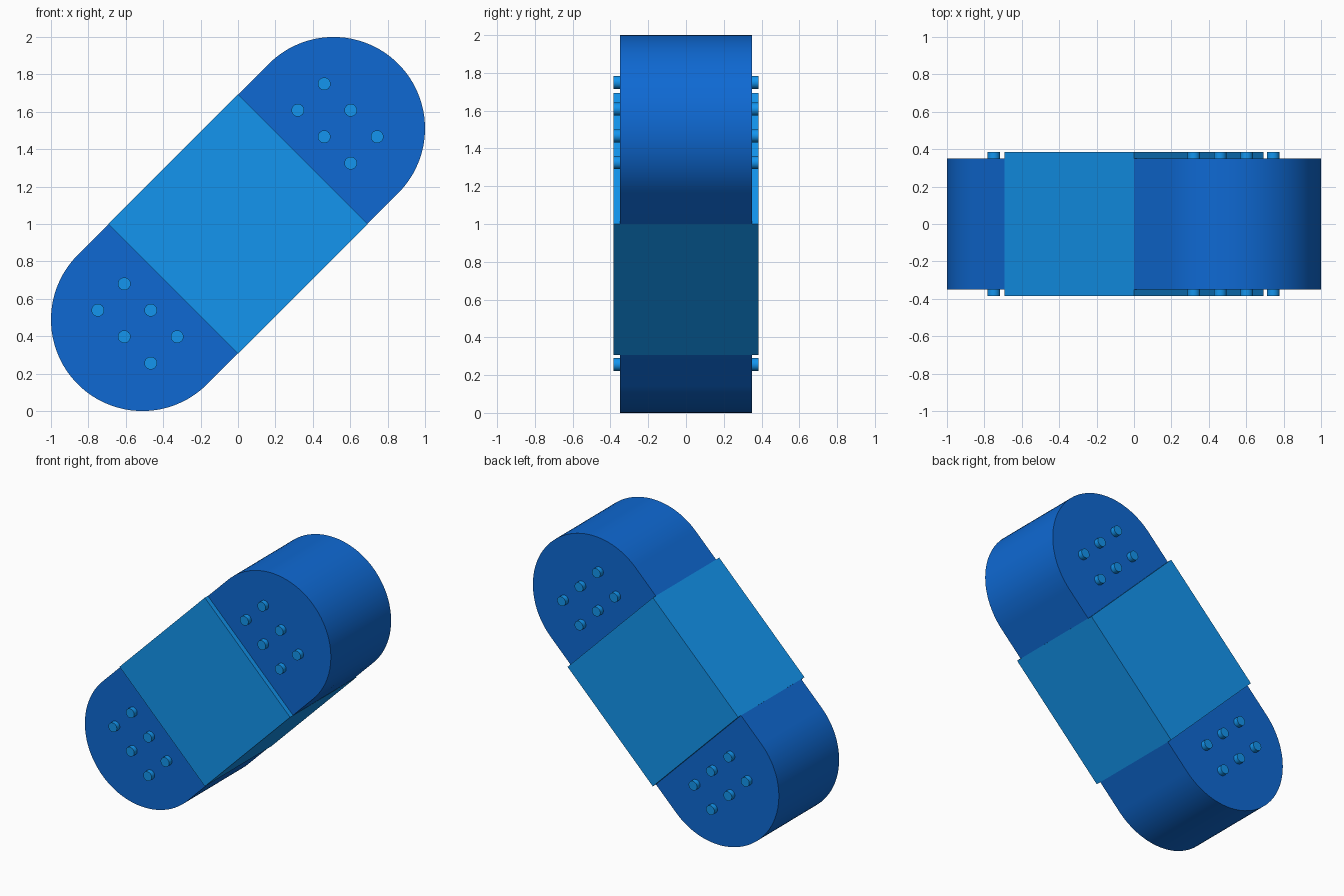
import bpy
import bmesh
from math import sin, cos, pi, radians
from mathutils import Matrix

cube = bpy.data.objects.get("Cube")
if cube:
    bpy.data.objects.remove(cube, do_unlink=True)

RADIUS = 0.489        # rounded end radius
REACH = 0.7225        # middle to each end centre
BODY_HALF = 0.35      # half thickness of the strip
PAD_HALF = 0.385      # half thickness of the pad and dots
STEPS = 48
# Local x runs along the strip, then everything tilts up to the right
TILT = Matrix.Translation((0, 0, 1)) @ Matrix.Rotation(radians(-45), 4, 'Y')


def make_material(name, rgb):
    mat = bpy.data.materials.new(name)
    mat.use_nodes = True
    color = (*rgb, 1)
    mat.diffuse_color = color
    shader = next(n for n in mat.node_tree.nodes if n.type == 'BSDF_PRINCIPLED')
    shader.inputs["Base Color"].default_value = color
    shader.inputs["Roughness"].default_value = 0.6
    return mat


def finish(name, bm, mat, smooth=False):
    bmesh.ops.recalc_face_normals(bm, faces=bm.faces)
    bm.transform(TILT)
    mesh = bpy.data.meshes.new(name)
    bm.to_mesh(mesh)
    bm.free()
    mesh.materials.append(mat)
    obj = bpy.data.objects.new(name, mesh)
    bpy.context.collection.objects.link(obj)
    if smooth:
        bpy.ops.object.select_all(action='DESELECT')
        obj.select_set(True)
        bpy.context.view_layer.objects.active = obj
        bpy.ops.object.shade_smooth_by_angle(angle=radians(30))
    return obj


dark_blue = make_material("strip_blue", (0.0045, 0.141, 0.65))
light_blue = make_material("pad_blue", (0.0065, 0.30, 0.86))

# Strip: stadium outline extruded through its thickness
bm = bmesh.new()
outline = []
for side in (1, -1):
    for i in range(STEPS + 1):
        a = -pi / 2 + pi * i / STEPS
        outline.append(bm.verts.new((side * (REACH + RADIUS * cos(a)),
                                     -BODY_HALF, side * RADIUS * sin(a))))
face = bm.faces.new(outline)
grown = bmesh.ops.extrude_face_region(bm, geom=[face])
bmesh.ops.translate(bm, vec=(0, 2 * BODY_HALF, 0),
                    verts=[v for v in grown["geom"] if isinstance(v, bmesh.types.BMVert)])
finish("bandage_strip", bm, dark_blue, smooth=True)

# Pad: raised square block wrapped around the middle
bm = bmesh.new()
bmesh.ops.create_cube(bm, size=1, matrix=Matrix.Diagonal((0.98, 2 * PAD_HALF, 2 * RADIUS + 0.003, 1)))
finish("center_pad", bm, light_blue)

# Dots: two rows of three at each end, showing on both faces
for end, label in ((1, "upper"), (-1, "lower")):
    bm = bmesh.new()
    for along in (0.656, 0.856):
        for across in (-0.2, 0, 0.2):
            place = (Matrix.Translation((end * along, 0, across + 0.004))
                     @ Matrix.Rotation(pi / 2, 4, 'X'))
            bmesh.ops.create_cone(bm, cap_ends=True, segments=32, radius1=0.034,
                                  radius2=0.034, depth=2 * PAD_HALF, matrix=place)
    finish(label + "_dots", bm, light_blue, smooth=True)
